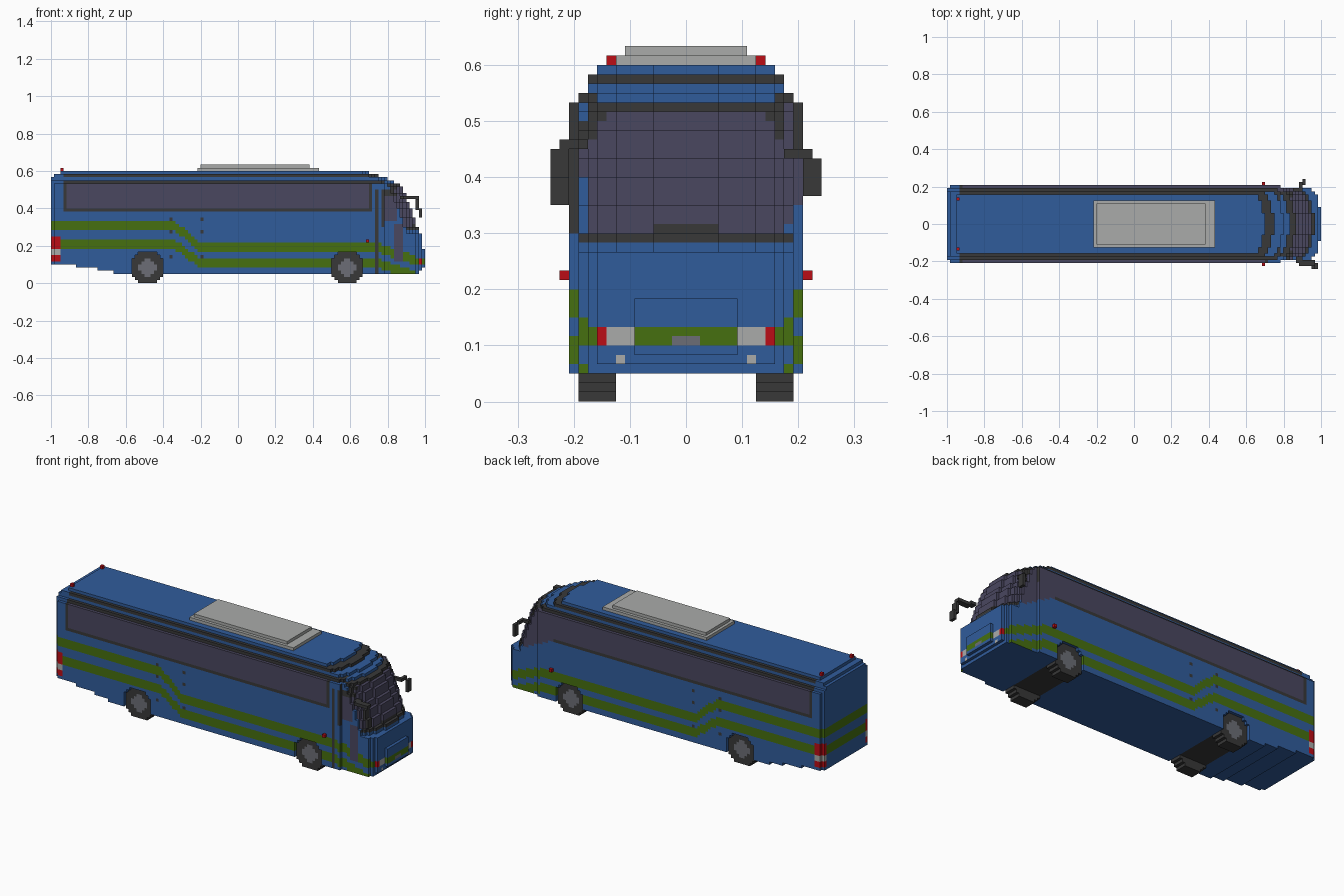
import bpy
from mathutils import Vector

if "Cube" in bpy.data.objects:
    bpy.data.objects.remove(bpy.data.objects["Cube"], do_unlink=True)

U = 1 / 60  # size of one block

# Flat colours
COLOURS = {
    "blue_paint": (0.030, 0.107, 0.330),
    "green_stripe": (0.061, 0.162, 0.005),
    "tinted_glass": (0.068, 0.063, 0.115),
    "dark_trim": (0.040, 0.040, 0.040),
    "pale_grey": (0.40, 0.41, 0.40),
    "red_lamp": (0.50, 0.004, 0.008),
    "hub_grey": (0.15, 0.155, 0.18),
}
MATS = []
for name, rgb in COLOURS.items():
    m = bpy.data.materials.new(name)
    m.use_nodes = True
    m.diffuse_color = (*rgb, 1)
    m.node_tree.nodes["Principled BSDF"].inputs["Base Color"].default_value = (*rgb, 1)
    MATS.append(m)
BLUE, GREEN, GLASS, DARK, PALE, RED, HUB = range(7)

DIRS = [Vector(d) for d in ((1, 0, 0), (-1, 0, 0), (0, 1, 0), (0, -1, 0), (0, 0, 1), (0, 0, -1))]


def block_part(name, cells, colour):
    """Skin a set of unit blocks; colour(i, j, k, direction) picks each face's material."""
    verts, faces, mats = {}, [], []
    for i, j, k in sorted(cells):
        for d in DIRS:
            if (i + int(d.x), j + int(d.y), k + int(d.z)) in cells:
                continue
            a = Vector((d.y, d.z, d.x))
            b = d.cross(a)
            c = Vector((i + 0.5, j, k + 0.5)) + d / 2
            quad = [c + (s * a + t * b) / 2 for s, t in ((-1, -1), (1, -1), (1, 1), (-1, 1))]
            faces.append([verts.setdefault(tuple(q), len(verts)) for q in quad])
            mats.append(colour(i, j, k, d))
    me = bpy.data.meshes.new(name)
    me.from_pydata([Vector(v) * U for v in verts], [], faces)
    for m in MATS:
        me.materials.append(m)
    me.polygons.foreach_set("material_index", mats)
    me.update()
    ob = bpy.data.objects.new(name, me)
    bpy.context.collection.objects.link(ob)
    return ob


def box(name, x0, x1, y0, y1, z0, z1, mat):
    """Plain box given in block units."""
    bpy.ops.mesh.primitive_cube_add(size=1, location=((x0 + x1) / 2 * U, (y0 + y1) / 2 * U, (z0 + z1) / 2 * U))
    ob = bpy.context.object
    ob.name = name
    ob.scale = ((x1 - x0) * U, (y1 - y0) * U, (z1 - z0) * U)
    bpy.ops.object.transform_apply(location=False, rotation=False, scale=True)
    ob.data.materials.append(MATS[mat])
    return ob


# ---- Body shape: nose profile, rounded plan, stepped roof edge and rear underside
NOSE = [(3, 58), (4, 59), (5, 60), (11, 59), (16, 58), (18, 57), (21, 56), (24, 55), (26, 54),
        (29, 53), (31, 52), (32, 50), (33, 48), (34, 45), (35, 42)]
AXLES = (-29, 35)


def in_wheel(i, k, r2=27):
    return any((i + 0.5 - c) ** 2 + (k + 0.5 - 5) ** 2 < r2 for c in AXLES)


def nose_end(j, k):
    a = abs(j)
    end = [x for z, x in NOSE if z <= k][-1]
    if a == 12:
        return min(end, 47)
    if k < 16:
        return end if a <= 5 else min(end, 59 if a <= 9 else 58 if a == 10 else 57)
    return end - (0 if a <= 3 else 1 if a <= 7 else 2 if a <= 9 else 3 if a == 10 else 4)


def in_body(i, j, k):
    a = abs(j)
    if a > (12 if k < 32 else 11 if k == 32 else 10 if k < 35 else 9):
        return False
    if k < (6 if i < -52 else 5 if i < -45 else 4 if i < -40 else 3):
        return False
    rear = -60 if k < 34 else -59 if k == 34 else -57
    if i < rear + (a == 12) or i >= nose_end(j, k):
        return False
    return not (a >= 8 and in_wheel(i, k))


# ---- Body paint
def stripe(i, k):
    x = (i + 0.5) * U
    t = min(max((x + 0.34) / 0.14, 0), 1)
    drop = min(max(round((x - 0.74) * 19), 0), 4)
    upper, lower = 17 - round(7 * t) - drop, 11 - round(6 * t) - drop
    return upper <= k < upper + 3 or lower <= k < lower + 3


def front_colour(a, k):
    if k in (6, 7):
        if k == 6 and a <= 1:
            return HUB
        return GREEN if a <= 5 else PALE if a <= 8 else RED if a == 9 else GREEN
    if k == 4 and a == 7 or k == 33 and a == 9:
        return PALE
    if k == 17 or (k == 18 and a <= 3):
        return DARK
    if 18 <= k <= 31 and a <= 10:
        edge = k == 31 or (a == 10 and k >= 28) or (a == 9 and k >= 30)
        return DARK if edge else GLASS
    return BLUE


def side_colour(i, j, k):
    # Tail lamps
    if i <= -58 and abs(j) >= 11 and 7 <= k <= 14:
        return PALE if k in (9, 10) else RED
    # Cab glazing: door panes on one side, deep driver window on the other
    if j < 0 and i >= 43:
        if i == 44 and k < 30 or (i == 46 and 18 <= k <= 29):
            return DARK
        if (47 <= i <= 50 and 20 <= k <= 27) or (50 <= i <= 52 and 7 <= k <= 18):
            return GLASS
        if 47 <= i <= 51 and 19 <= k <= 29:
            return DARK if k > 27 else BLUE
    if j > 0 and 40 <= i <= 52 and max(18, 24 - (i - 39) // 2) <= k <= 31:
        return GLASS
    # Long window, its frame, and the roof edge trim
    if -56 <= i <= 46 and k in (32, 34):
        return DARK
    if -56 <= i <= 42 and 23 <= k <= 31:
        return DARK if k == 23 or i in (-56, 42) else GLASS
    if stripe(i, k):
        return GREEN
    # Panel joints
    if i in (-22, -12) and k % 4 == 0 and 5 < k < 23:
        return DARK
    return BLUE


def body_colour(i, j, k, d):
    a = abs(j)
    if d.z < 0:
        return DARK if any(-5 <= i - c < 5 for c in AXLES) and k < 5 else BLUE
    if d.z > 0 and k >= 35:
        return BLUE
    if a == 12 and d.x > 0 and k >= 27:
        return DARK
    if i >= 47 and (a <= 10 or (d.x > 0 and k in (17, 18))):
        return front_colour(a, k)
    return side_colour(i, j, k)


block_part("coach_body", {(i, j, k) for i in range(-60, 60) for j in range(-12, 13)
                          for k in range(3, 36) if in_body(i, j, k)}, body_colour)

# ---- Wheels with grey hubs
for end, c in zip(("rear", "front"), AXLES):
    for side, s in (("left", 1), ("right", -1)):
        cells = {(i, s * j, k) for i in range(c - 6, c + 6) for j in range(8, 12)
                 for k in range(0, 11) if in_wheel(i, k)}
        block_part(f"{end}_wheel_{side}", cells,
                   lambda i, j, k, d: HUB if d.y and abs(j) == 11 and in_wheel(i, k, 7) else DARK)

# ---- Roof air unit
box("roof_unit_base", -13, 26, -7.5, 7.5, 36, 37, PALE)
box("roof_unit_lid", -12, 23, -6.5, 6.5, 37, 38, PALE)

# ---- Small lamps on both sides
for side, s in (("left", 1), ("right", -1)):
    y0, y1 = sorted((s * 7.5, s * 8.5))
    box(f"rear_roof_lamp_{side}", -57, -56, y0, y1, 36, 37, RED)
    y0, y1 = sorted((s * 12.5, s * 13.5))
    box(f"side_lamp_{side}", 41, 42, y0, y1, 13, 14, RED)

# ---- Mirrors
box("right_mirror_arm", 53, 58, -13.5, -11.5, 27, 28, DARK)
box("right_mirror_root", 52, 54, -12.5, -10.5, 27, 28, DARK)
box("right_mirror_upper", 57, 58, -14.5, -12.5, 23.5, 27, DARK)
box("right_mirror_lower", 58, 59, -14.5, -12.5, 21, 24, DARK)
box("left_mirror_arm", 53, 54, 10.5, 13.5, 26, 27, DARK)
box("left_mirror_root", 51, 54, 10.5, 11.5, 26, 27, DARK)
box("left_mirror_plate", 54, 55, 12.5, 14.5, 22, 26, DARK)
